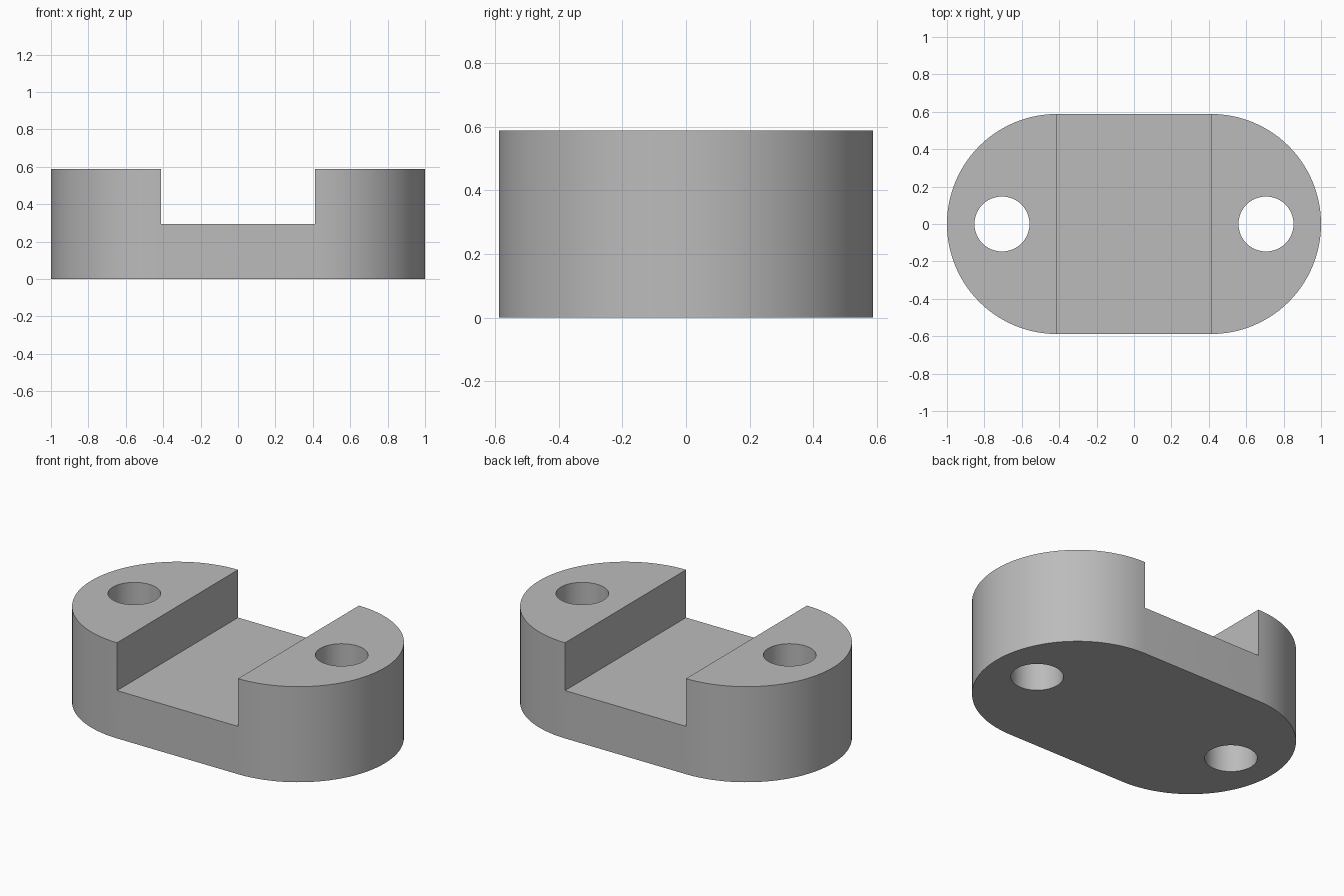
import bpy
import bmesh
from math import pi, sin, cos

if "Cube" in bpy.data.objects:
    bpy.data.objects.remove(bpy.data.objects["Cube"], do_unlink=True)

UNIT = 1 / 34            # half the length is 34 units
RADIUS = 20 * UNIT       # rounded ends
END_X = 14 * UNIT        # centre of each rounded end, and edge of the slot
HEIGHT = 20 * UNIT
SLOT_FLOOR = 10 * UNIT
HOLE_X = 24 * UNIT
HOLE_RADIUS = 5 * UNIT
STEPS = 48

grey = bpy.data.materials.new("plain grey")
grey.use_nodes = True
colour = (0.5, 0.5, 0.5, 1)
grey.diffuse_color = colour
grey.node_tree.nodes["Principled BSDF"].inputs["Base Color"].default_value = colour


def prism(name, outline, bottom, top):
    """Extrude a closed outline straight up."""
    bm = bmesh.new()
    base = bm.faces.new([bm.verts.new((x, y, bottom)) for x, y in outline])
    result = bmesh.ops.extrude_face_region(bm, geom=[base])
    for v in result["geom"]:
        if isinstance(v, bmesh.types.BMVert):
            v.co.z = top
    bmesh.ops.recalc_face_normals(bm, faces=bm.faces)
    mesh = bpy.data.meshes.new(name)
    bm.to_mesh(mesh)
    bm.free()
    mesh.materials.append(grey)
    obj = bpy.data.objects.new(name, mesh)
    bpy.context.collection.objects.link(obj)
    return obj


def arc(cx, radius, start, sweep, steps):
    return [(cx + radius * cos(start + sweep * i / steps),
             radius * sin(start + sweep * i / steps)) for i in range(steps + 1)]


# Body with two rounded ends
body = prism("slotted_block",
             arc(END_X, RADIUS, -pi / 2, pi, STEPS) + arc(-END_X, RADIUS, pi / 2, pi, STEPS),
             0, HEIGHT)

# Cutters: crosswise slot and two bolt holes
slot = [(-END_X, -1), (END_X, -1), (END_X, 1), (-END_X, 1)]
cutters = [prism("slot_cutter", slot, SLOT_FLOOR, 1)]
for side, sign in (("left", 1), ("right", -1)):
    circle = arc(sign * HOLE_X, HOLE_RADIUS, 0, 2 * pi, STEPS)[:-1]
    cutters.append(prism(side + "_hole_cutter", circle, -1, 1))

bpy.ops.object.select_all(action="DESELECT")
body.select_set(True)
bpy.context.view_layer.objects.active = body
for cutter in cutters:
    cutter.hide_render = True
    mod = body.modifiers.new(cutter.name, "BOOLEAN")
    mod.operation = "DIFFERENCE"
    mod.solver = "EXACT"
    mod.object = cutter
    bpy.ops.object.modifier_apply(modifier=mod.name)
    bpy.data.objects.remove(cutter, do_unlink=True)

# Smooth the curved walls, keep the rims crisp
bpy.ops.object.shade_smooth_by_angle(angle=pi / 6)
